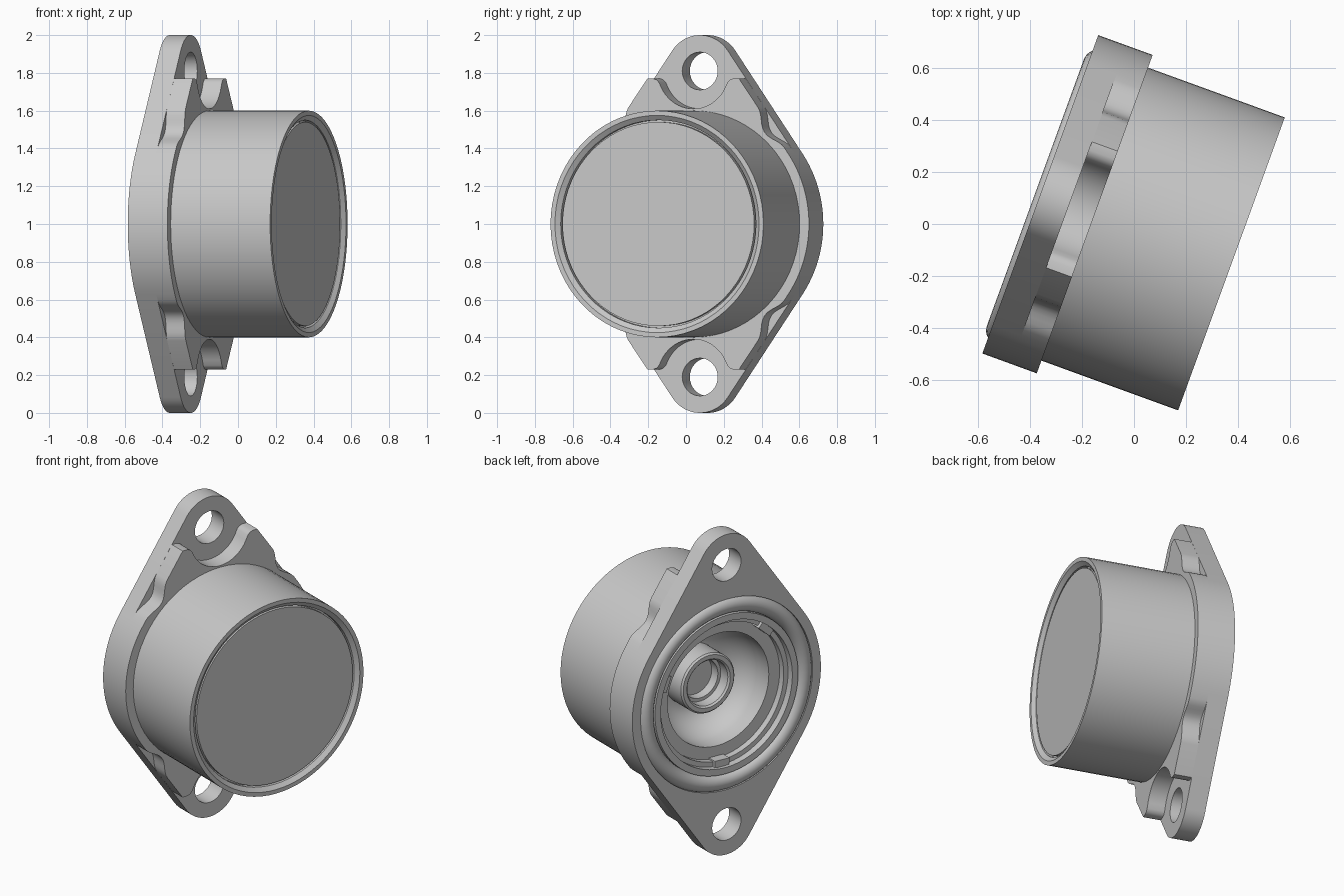
import bpy, bmesh
from math import sin, cos, pi, radians, asin
from mathutils import Matrix, Vector

cube = bpy.data.objects.get("Cube")
if cube:
    bpy.data.objects.remove(cube, do_unlink=True)

grey = bpy.data.materials.new("plain grey")
grey.use_nodes = True
COLOR = (0.58, 0.58, 0.58, 1)
grey.diffuse_color = COLOR
grey.node_tree.nodes["Principled BSDF"].inputs["Base Color"].default_value = COLOR

# Local frame: x across the flange, y up, z along the barrel axis
A = radians(20)
across, up, axis = Vector((sin(A), cos(A), 0)), Vector((0, 0, 1)), Vector((cos(A), -sin(A), 0))
FRAME = Matrix((across, up, axis)).transposed().to_4x4()
FRAME.translation = across * -0.016 + up

BACK, STEP, FACE, FRONT = -0.378, -0.26, -0.155, 0.405
R_FLANGE, R_EAR, EAR_Y, R_BARREL = 0.652, 0.19, 0.81, 0.6
TANGENT = asin((R_FLANGE - R_EAR) / EAR_Y)


def finish(obj, name):
    obj.name = name
    obj.matrix_world = FRAME
    obj.data.materials.clear()
    obj.data.materials.append(grey)
    bpy.ops.object.select_all(action='DESELECT')
    obj.select_set(True)
    bpy.context.view_layer.objects.active = obj
    bpy.ops.object.shade_smooth_by_angle(angle=radians(32))


def from_bmesh(bm, name):
    bmesh.ops.recalc_face_normals(bm, faces=bm.faces)
    mesh = bpy.data.meshes.new(name)
    bm.to_mesh(mesh)
    bm.free()
    obj = bpy.data.objects.new(name, mesh)
    bpy.context.collection.objects.link(obj)
    finish(obj, name)


def arc(cx, cy, r, a0, a1, n):
    return [(cx + r * cos(a0 + (a1 - a0) * i / n), cy + r * sin(a0 + (a1 - a0) * i / n))
            for i in range(n + 1)]


def circle(cy, r, n):
    return arc(0, cy, r, 0, 2 * pi, n)[:-1]


def four_way(quarter):
    """Mirror a quarter outline, running from the y axis to the x axis, all round."""
    right = quarter + [(x, -y) for x, y in quarter[-2::-1]]
    return right + [(-x, y) for x, y in right[-2:0:-1]]


def slab(name, loops, z0, z1):
    curve = bpy.data.curves.new(name, 'CURVE')
    curve.dimensions, curve.fill_mode, curve.extrude = '2D', 'BOTH', (z1 - z0) / 2
    for loop in loops:
        spline = curve.splines.new('POLY')
        spline.points.add(len(loop) - 1)
        for p, (x, y) in zip(spline.points, loop):
            p.co = (x, y, 0, 1)
        spline.use_cyclic_u = True
    obj = bpy.data.objects.new(name, curve)
    bpy.context.collection.objects.link(obj)
    bpy.ops.object.select_all(action='DESELECT')
    obj.select_set(True)
    bpy.context.view_layer.objects.active = obj
    bpy.ops.object.convert(target='MESH')
    obj = bpy.context.view_layer.objects.active
    obj.data.transform(Matrix.Translation((0, 0, (z0 + z1) / 2)))
    bm = bmesh.new()
    bm.from_mesh(obj.data)
    bmesh.ops.remove_doubles(bm, verts=bm.verts, dist=1e-5)
    bmesh.ops.recalc_face_normals(bm, faces=bm.faces)
    bm.to_mesh(obj.data)
    bm.free()
    finish(obj, name)


def lathe(name, profile, closed=False):
    bm = bmesh.new()
    verts = [bm.verts.new((r, 0, z)) for r, z in profile]
    ends = verts + verts[:1] if closed else verts
    edges = [bm.edges.new(pair) for pair in zip(ends, ends[1:])]
    bmesh.ops.spin(bm, geom=verts + edges, cent=(0, 0, 0), axis=(0, 0, 1),
                   angle=2 * pi, steps=72, use_merge=True)
    bmesh.ops.remove_doubles(bm, verts=bm.verts, dist=1e-5)
    from_bmesh(bm, name)


# Flange base: rounded diamond with two screw holes
rim = arc(0, 0, R_FLANGE, TANGENT, 0, 12)
bore = circle(0, R_BARREL - 0.005, 72)
base = four_way(arc(0, EAR_Y, R_EAR, pi / 2, TANGENT, 10) + rim)
slab("flange_base", [base, bore, circle(EAR_Y, 0.1, 32), circle(-EAR_Y, 0.1, 32)], BACK, STEP)

# Raised flange: scooped around each screw hole, with a shallow notch on each flank
normal = Vector((cos(TANGENT), sin(TANGENT)))
start = Vector((0, EAR_Y)) + normal * R_EAR
end = normal * R_FLANGE
notch = []
for i in range(13):
    p = start.lerp(end, 0.55 + 0.39 * i / 12) - normal * 0.045 * sin(pi * i / 12) ** 2
    notch.append((p.x, p.y))
scoop = arc(0, EAR_Y, 0.2, -pi / 2, radians(-27), 10)
peak = [(0.192, 0.748), (0.206, 0.763), (0.225, 0.77), (0.258, 0.77)]
slab("raised_flange", [four_way(scoop + peak + notch + rim), bore], STEP, FACE)

# Barrel with the front rim and the stepped recess, bowl and hub at the back
bowl = [(0.35 - 0.03 * sin(t) - 0.13 * (1 - cos(t)), -0.2 + 0.17 * sin(t))
        for t in (pi / 2 * i / 8 for i in range(9))]
lathe("barrel", [
    (0, FRONT - 0.05), (0.55, FRONT - 0.05), (0.55, FRONT - 0.02), (0.575, FRONT),
    (R_BARREL, FRONT), (R_BARREL, -0.345), (0.495, -0.345), (0.495, BACK),
    (0.455, BACK), (0.455, -0.335), (0.425, -0.335), (0.425, -0.295),
    (0.35, -0.295)] + bowl + [
    (0.185, -0.03), (0.185, -0.19), (0.175, -0.2), (0.15, -0.2), (0.14, -0.19),
    (0.14, -0.12), (0.12, -0.12), (0.12, -0.06), (0, -0.06)])

# Front disc, set just below the rim
lathe("front_disc", [(0, FRONT - 0.02), (0.54, FRONT - 0.02), (0.54, FRONT - 0.06), (0, FRONT - 0.06)])

# Sealing ring standing proud of the back
lathe("sealing_ring", arc(0.547, -0.346, 0.052, 0, 2 * pi, 20)[:-1], closed=True)

# Small clips around the back recess
for i, degrees in enumerate((-88, 22, 132)):
    bm = bmesh.new()
    bmesh.ops.create_cube(bm, size=1)
    place = (Matrix.Rotation(radians(degrees), 4, 'Z') @ Matrix.Translation((0.435, 0, -0.325))
             @ Matrix.Diagonal((0.045, 0.1, 0.06, 1)))
    bmesh.ops.transform(bm, matrix=place, verts=bm.verts)
    from_bmesh(bm, f"recess_clip_{i + 1}")
